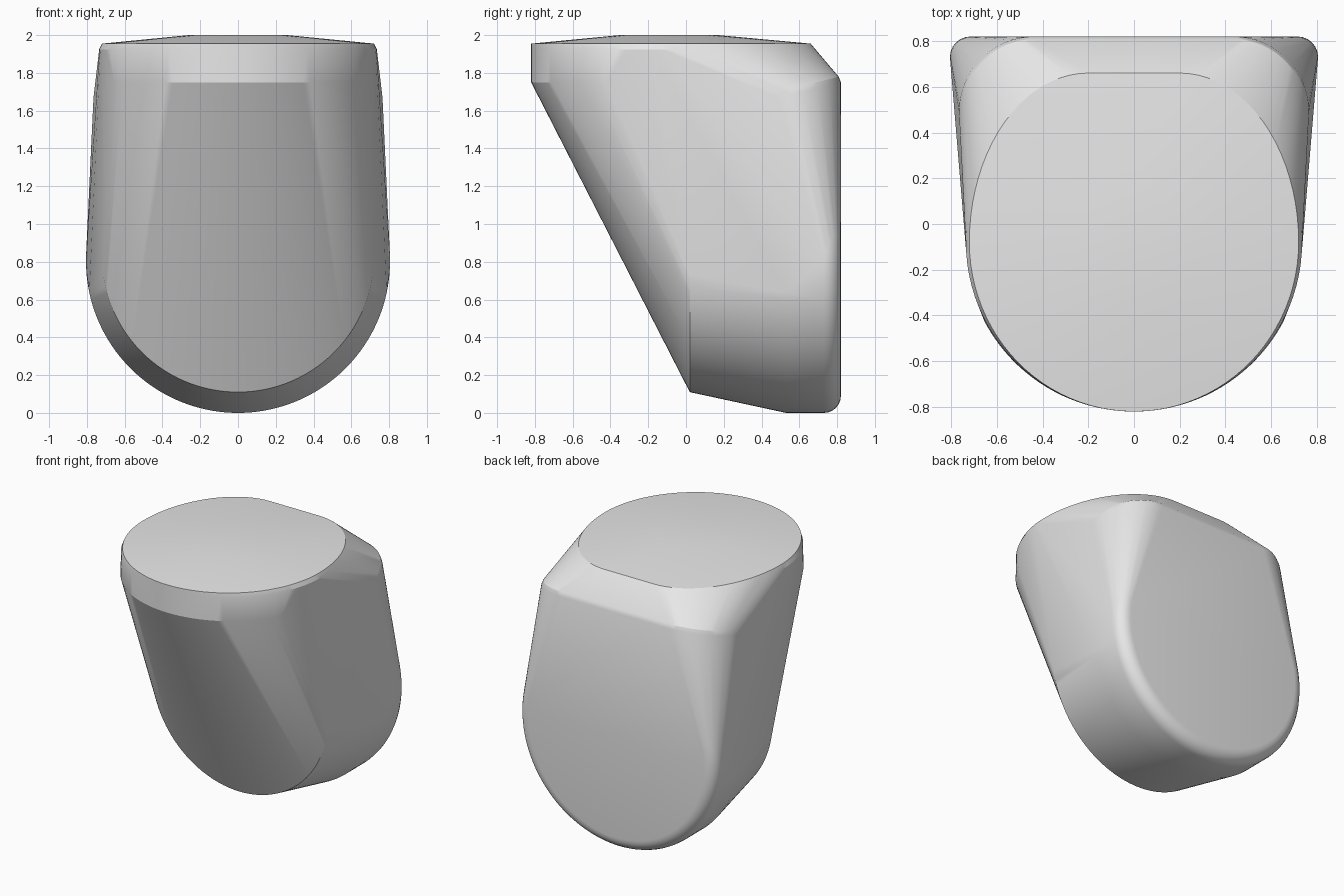
import bpy, bmesh
from math import sin, cos, pi, radians

if "Cube" in bpy.data.objects:
    bpy.data.objects.remove(bpy.data.objects["Cube"])

points = []


def arc(start, end, steps, place):
    """Sample an arc in degrees and keep the points given by place(cos, sin)."""
    for i in range(steps + 1):
        a = radians(start + (end - start) * i / steps)
        points.append(place(cos(a), sin(a)))


def top_outline(z, width, back):
    """Round front, and a squarer back with a short straight edge."""
    flat = 0.2
    arc(180, 360, 48, lambda c, s: (c * width, -0.08 + s * 0.74, z))
    for side in (-1, 1):
        arc(0, 90, 20, lambda c, s: (side * (flat + c * (width - flat)),
                                    -0.08 + s * (back + 0.08), z))


def upright_arc(y, radius, centre, lift):
    """U-shaped arc in a vertical plane, open at the top."""
    arc(180 - lift, 360 + lift, 64,
        lambda c, s: (c * radius, y, centre + s * radius))


# Shallow raised crown and top rim
arc(0, 360, 32, lambda c, s: (c * 0.26, -0.09 + s * 0.26, 2.0))
top_outline(1.955, 0.72, 0.66)
top_outline(1.925, 0.735, 0.68)

# Lower edge of the vertical front band
arc(208, 332, 40, lambda c, s: (c * 0.74, -0.08 + s * 0.74, 1.75))

# Rounded upper back corners, sloping down towards the sides
for side in (-1, 1):
    for inset, rise in ((0, 0), (0.012, 0.03)):
        arc(0, 90, 16, lambda c, s: (side * (0.435 + c * (0.33 - inset)),
                                     0.49 + s * (0.33 - inset),
                                     1.67 + 0.08 * s + rise))

# Foot of the sloping front, then the underside
upright_arc(0.02, 0.72, 0.83, -8)
upright_arc(0.53, 0.805, 0.805, -12)

# Rounded edge around the flat back
for i in range(7):
    a = i / 6 * pi / 2
    upright_arc(0.73 + 0.09 * sin(a), 0.715 + 0.09 * cos(a), 0.805, 10)

# Wrap the sections in one skin
bm = bmesh.new()
verts = [bm.verts.new(p) for p in points]
hull = bmesh.ops.convex_hull(bm, input=verts)
unused = {v for v in hull["geom_interior"] + hull["geom_unused"]
          if isinstance(v, bmesh.types.BMVert)}
bmesh.ops.delete(bm, geom=list(unused), context="VERTS")
bmesh.ops.delete(bm, geom=[v for v in bm.verts if not v.link_faces], context="VERTS")
bmesh.ops.remove_doubles(bm, verts=bm.verts, dist=0.0005)
bmesh.ops.dissolve_limit(bm, angle_limit=radians(0.3), verts=bm.verts, edges=bm.edges)
bmesh.ops.recalc_face_normals(bm, faces=bm.faces)
mesh = bpy.data.meshes.new("body")
bm.to_mesh(mesh)
bm.free()
body = bpy.data.objects.new("body", mesh)
bpy.context.collection.objects.link(body)

# Light grey finish
grey = bpy.data.materials.new("light_grey")
grey.use_nodes = True
colour = (0.8, 0.8, 0.8, 1)
grey.diffuse_color = colour
for node in grey.node_tree.nodes:
    if node.type == "BSDF_PRINCIPLED":
        node.inputs["Base Color"].default_value = colour
mesh.materials.append(grey)

# Soft shading with crisp main edges
bpy.ops.object.select_all(action="DESELECT")
body.select_set(True)
bpy.context.view_layer.objects.active = body
bpy.ops.object.shade_smooth_by_angle(angle=radians(22))
